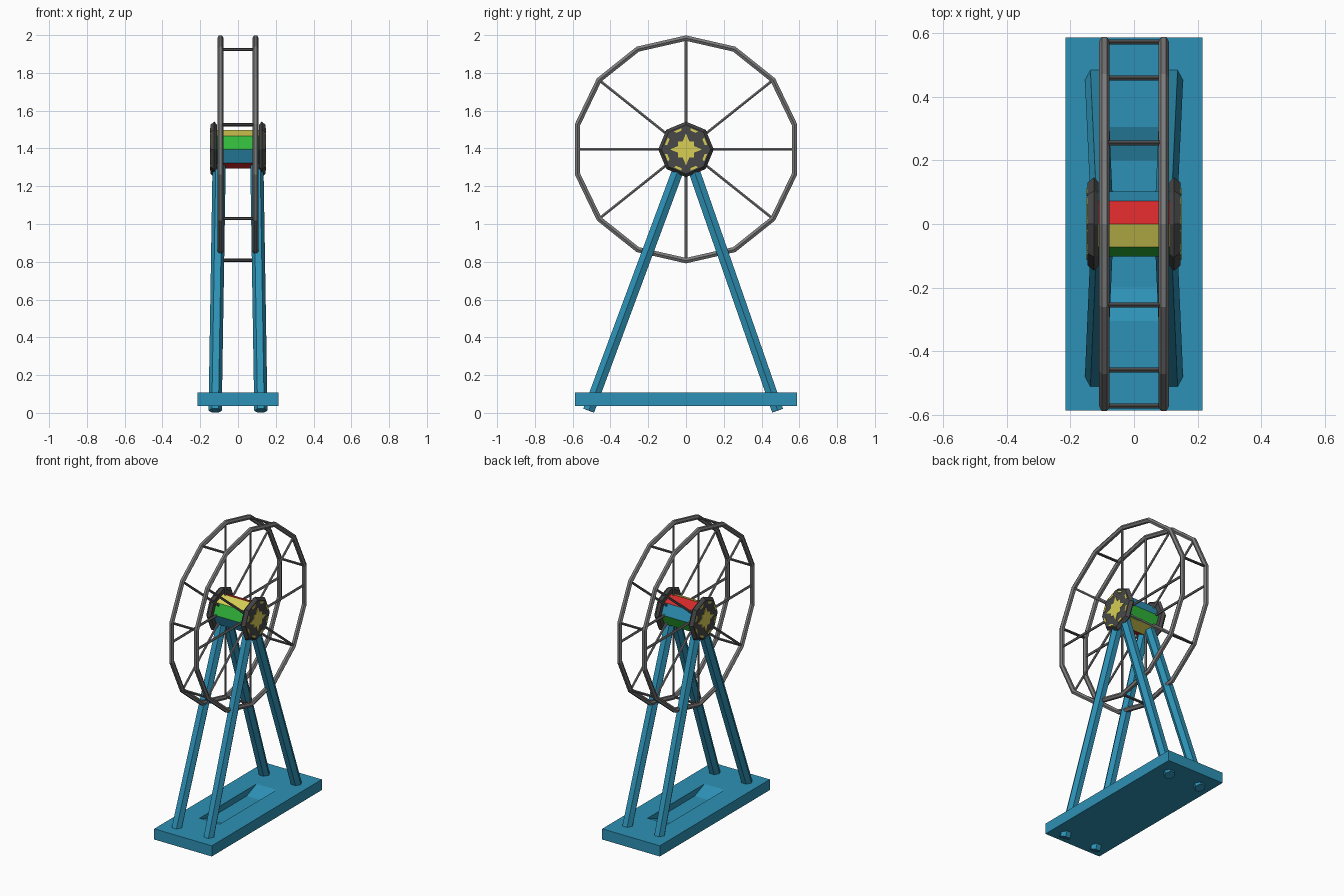
import bpy, bmesh, math
from mathutils import Vector

if "Cube" in bpy.data.objects:
    bpy.data.objects.remove(bpy.data.objects["Cube"])


def material(name, rgb):
    m = bpy.data.materials.new(name)
    m.diffuse_color = (*rgb, 1)
    m.use_nodes = True
    m.node_tree.nodes["Principled BSDF"].inputs["Base Color"].default_value = m.diffuse_color
    return m


BLUE = material("blue paint", (0.027, 0.285, 0.465))
GREY = material("grey steel", (0.20, 0.20, 0.20))
DARK = material("dark steel", (0.065, 0.065, 0.065))
YELLOW = material("yellow paint", (0.68, 0.62, 0.09))
RED = material("red paint", (0.66, 0.022, 0.024))
GREEN = material("green paint", (0.03, 0.47, 0.042))

AXLE = 1.395   # height of the wheel centre


def make(name, rings, mats, close=False, face_mat=None):
    """Skin a list of equal-length rings of points; cap the ends unless closed."""
    bm = bmesh.new()
    vs = [[bm.verts.new(p) for p in ring] for ring in rings]
    n = len(vs[0])
    for i in range(len(vs) if close else len(vs) - 1):
        a, b = vs[i], vs[(i + 1) % len(vs)]
        for k in range(n):
            f = bm.faces.new((a[k], a[(k + 1) % n], b[(k + 1) % n], b[k]))
            f.material_index = face_mat(k) if face_mat else 0
    if not close:
        bm.faces.new(vs[0])
        bm.faces.new(vs[-1])
    bmesh.ops.recalc_face_normals(bm, faces=bm.faces)
    me = bpy.data.meshes.new(name)
    bm.to_mesh(me)
    bm.free()
    for m in mats:
        me.materials.append(m)
    ob = bpy.data.objects.new(name, me)
    bpy.context.collection.objects.link(ob)
    return ob


def bar(name, p0, p1, r, n, mat, ref=(1, 0, 0)):
    """Straight bar with an n-sided section, one corner towards ref."""
    p0, p1 = Vector(p0), Vector(p1)
    d = (p1 - p0).normalized()
    u = Vector(ref)
    u = (u - d * u.dot(d)).normalized()
    w = d.cross(u)
    sec = [r * (u * math.cos(t) + w * math.sin(t))
           for t in (2 * math.pi * k / n for k in range(n))]
    return make(name, [[p + s for s in sec] for p in (p0, p1)], [mat])


def polar(x, r, a):
    """Point on the wheel plane x, angle a measured from the top."""
    return Vector((x, r * math.sin(a), AXLE + r * math.cos(a)))


def ring(x, r, n):
    return [polar(x, r, 2 * math.pi * k / n) for k in range(n)]


# base plate with a shallow trough
base = make("base", [[(x, y, z) for x, y in ((-.215, -.587), (.215, -.587), (.215, .587), (-.215, .587))]
                     for z in (.036, .108)], [BLUE])
cutter = make("trough_cutter", [[(x, y, z) for y, z in ((-.2, .066), (.2, .066), (.305, .108), (.355, .128),
                                                       (-.355, .128), (-.305, .108))]
                                for x in (-.075, .075)], [BLUE])
mod = base.modifiers.new("trough", "BOOLEAN")
mod.operation, mod.solver, mod.object = "DIFFERENCE", "EXACT", cutter
bpy.context.view_layer.update()
cut = bpy.data.meshes.new_from_object(base.evaluated_get(bpy.context.evaluated_depsgraph_get()))
base.modifiers.clear()
base.data = cut
bpy.data.objects.remove(cutter)

SIDES = 14
STEP = 2 * math.pi / SIDES
for s, side in ((-1, "left"), (1, "right")):
    # splayed hexagonal legs
    bar(side + "_front_leg", (s * .121, -.515, .012), (s * .1, -.033, 1.31), .035, 6, BLUE)
    bar(side + "_back_leg", (s * .121, .485, .012), (s * .1, .033, 1.31), .035, 6, BLUE)

    # fourteen-sided rim
    x, tube, R = s * .093, .0165, .589
    rim = []
    for i in range(SIDES):
        rim.append([polar(x + tube * math.cos(t), R + tube * math.sin(t), i * STEP)
                    for t in (math.pi * k / 3 for k in range(6))])
    make(side + "_rim", rim, [GREY], close=True)

    # spokes
    for i, a in enumerate((0, 2 * STEP, 3.5 * STEP, 5 * STEP, 7 * STEP, 9 * STEP, 10.5 * STEP, 12 * STEP)):
        end = .574 if i in (2, 6) else .585
        bar(f"{side}_spoke_{i + 1}", polar(x, .05, a), polar(x, end, a), .008, 6, GREY)

    # bevelled octagonal hub cap
    make(side + "_hub_cap", [ring(s * .112, .132, 8), ring(s * .126, .147, 8), ring(s * .146, .130, 8)], [DARK])

    # yellow star and surrounding dashes on the cap
    radii = (.085, .046, .06, .046)
    make(side + "_star", [[polar(xx, radii[k % 4], k * math.pi / 8) for k in range(16)]
                          for xx in (s * .144, s * .149)], [YELLOW])
    for k in range(8):
        a = (k + .5) * math.pi / 4
        make(f"{side}_dash_{k + 1}", [[polar(xx, r, a + da) for r, da in
                                       ((.102, -.15), (.115, -.19), (.115, .19), (.102, .15))]
                                      for xx in (s * .144, s * .149)], [YELLOW])

# cross bars joining the two rims at every second corner
for i in range(7):
    a = (2 * i + 1) * STEP
    bar(f"cross_bar_{i + 1}", polar(-.093, .587, a), polar(.093, .587, a), .009, 6, DARK, ref=(0, 0, 1))

# eight-sided drum, colours repeating twice round
make("drum", [ring(-.118, .102, 8), ring(.118, .102, 8)], [RED, BLUE, GREEN, YELLOW],
     face_mat=lambda k: k % 4)
